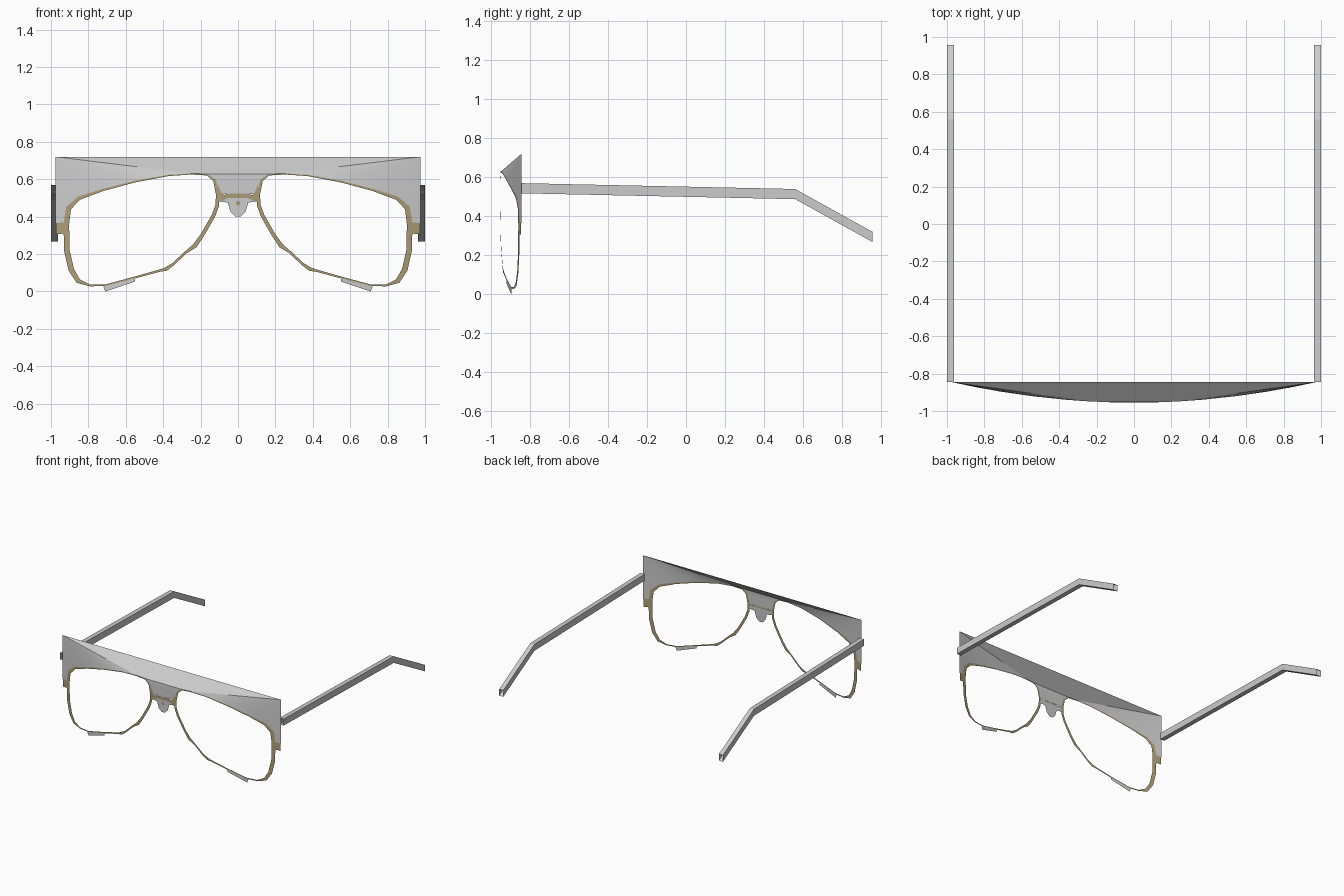
import bpy, bmesh, math
from mathutils import Vector

cube = bpy.data.objects.get("Cube")
if cube:
    bpy.data.objects.remove(cube, do_unlink=True)


def material(name, colour):
    m = bpy.data.materials.new(name)
    m.use_nodes = True
    m.diffuse_color = (*colour, 1)
    m.node_tree.nodes["Principled BSDF"].inputs["Base Color"].default_value = (*colour, 1)
    return m


GREY = material("light grey", (0.6, 0.6, 0.6))
TAN = material("tan", (0.42, 0.34, 0.19))
BACK = -0.845


def wrap(x, z, lift=0.0):
    """Place a front-view point on the curved face of the spectacles."""
    return Vector((x, -0.955 + 0.116 * x * x - lift, z))


def build(name, faces, mat, smooth=False):
    """Make a mesh object from a list of faces, each a list of points."""
    bm = bmesh.new()
    for face in faces:
        bm.faces.new([bm.verts.new(p) for p in face])
    bmesh.ops.remove_doubles(bm, verts=bm.verts, dist=0.0005)
    mesh = bpy.data.meshes.new(name)
    bm.to_mesh(mesh)
    bm.free()
    mesh.materials.append(mat)
    ob = bpy.data.objects.new(name, mesh)
    bpy.context.collection.objects.link(ob)
    if smooth:
        bpy.context.view_layer.objects.active = ob
        ob.select_set(True)
        bpy.ops.object.shade_smooth_by_angle(angle=math.radians(20))
        ob.select_set(False)
    return ob


def mirrored(faces):
    """Add the reflected copy of every face, keeping its direction."""
    flip = [[Vector((-p[0], p[1], p[2])) for p in reversed(f)] for f in faces]
    return faces + flip


# Lens opening, anticlockwise from the bridge: x, z, rim width
opening = [
    (.118, .52, .018), (.12, .465, .02), (.14, .41, .02), (.2, .305, .02),
    (.24, .252, .024), (.283, .214, .013), (.35, .152, .014), (.39, .128, .02),
    (.42, .117, .012), (.55, .08, .01), (.71, .037, .008), (.79, .037, .01),
    (.845, .064, .025), (.877, .12, .03), (.9, .22, .03), (.903, .36, .03),
    (.893, .44, .028), (.845, .49, .02), (.72, .537, .012), (.55, .583, .009),
    (.37, .617, .007), (.25, .625, .006), (.165, .62, .008), (.132, .59, .015)]
inner = [Vector((x, z)) for x, z, w in opening]
n = len(inner)
outer = []
for i, (x, z, w) in enumerate(opening):
    d = (inner[(i + 1) % n] - inner[i - 1]).normalized()
    outer.append(inner[i] + Vector((d.y, -d.x)) * w)
ring_in = [wrap(*p) for p in inner]
ring_out = [wrap(*p) for p in outer]

# Rims
rims = [[ring_out[i], ring_out[(i + 1) % n], ring_in[(i + 1) % n], ring_in[i]]
        for i in range(n)]
build("lens_rims", mirrored(rims), TAN)

# Hinge tabs at the outer edges
tab = [wrap(.931, .31), wrap(.972, .305), wrap(.972, .37), wrap(.932, .375)]
build("hinge_tabs", mirrored([tab]), TAN)

# Brow: sloping centre panel, and a fan from each top corner to the rim
corner = Vector((.976, BACK, .72))
left = corner * 1
left.x = -left.x
edge = [Vector((.976, BACK, .365)), wrap(.932, .37)] + ring_out[15:23]
fans = [[corner, b, a] for a, b in zip(edge, edge[1:])]
tops = [Vector((-p.x, p.y, p.z)) for p in ring_out[21:23]] + [ring_out[22], ring_out[21]]
centre = [[left, tops[0], tops[3], corner], [tops[0], tops[1], tops[2], tops[3]]]
build("brow_shield", mirrored(fans) + centre, GREY, True)

# Bridge panel between the lenses
side = [ring_out[22], ring_out[23], ring_out[0]]
panel = [[Vector((-a.x, a.y, a.z)), Vector((-b.x, b.y, b.z)), b, a]
         for a, b in zip(side, side[1:])]
build("bridge_panel", panel, GREY)

# Bridge arch, flaring into both rims
arch = [(0, .525, .5), (.05, .522, .5), (.075, .515, .49), (.09, .53, .48), (.106, .57, .48)]
bands = [[wrap(a[0], a[1], .003), wrap(a[0], a[2], .003),
          wrap(b[0], b[2], .003), wrap(b[0], b[1], .003)] for a, b in zip(arch, arch[1:])]
build("bridge_arch", mirrored(bands), TAN)

# Nose piece with its rivet
half = [(.1, .51), (.1, .482), (.055, .475), (.04, .425), (.015, .4)]
shield = [wrap(-x, z) for x, z in half] + [wrap(x, z) for x, z in reversed(half)]
build("nose_piece", [shield], GREY)
rivet = [wrap(.014 * math.cos(t * math.pi / 4), .472 + .012 * math.sin(t * math.pi / 4), .003)
         for t in range(8)]
build("nose_rivet", [rivet], TAN)

# Slim tags under the lenses
tag = [wrap(.55, .073), wrap(.55, .053), wrap(.71, 0), wrap(.72, .026)]
build("lower_tags", mirrored([tag[::-1]]), GREY)

# Temples: hollow square tubes with a bent, open end
path = [(BACK, .57), (.56, .54), (.957, .32)]
rings = [[Vector((x, y, z - d)) for x, d in
          ((.963, 0), (1, 0), (1, .052), (.963, .052))] for y, z in path]
arm = [[a[k], a[(k + 1) % 4], b[(k + 1) % 4], b[k]]
       for a, b in zip(rings, rings[1:]) for k in range(4)]
build("left_temple", [f[::-1] for f in arm], GREY)
build("right_temple", [[Vector((-p.x, p.y, p.z)) for p in f] for f in arm], GREY)
